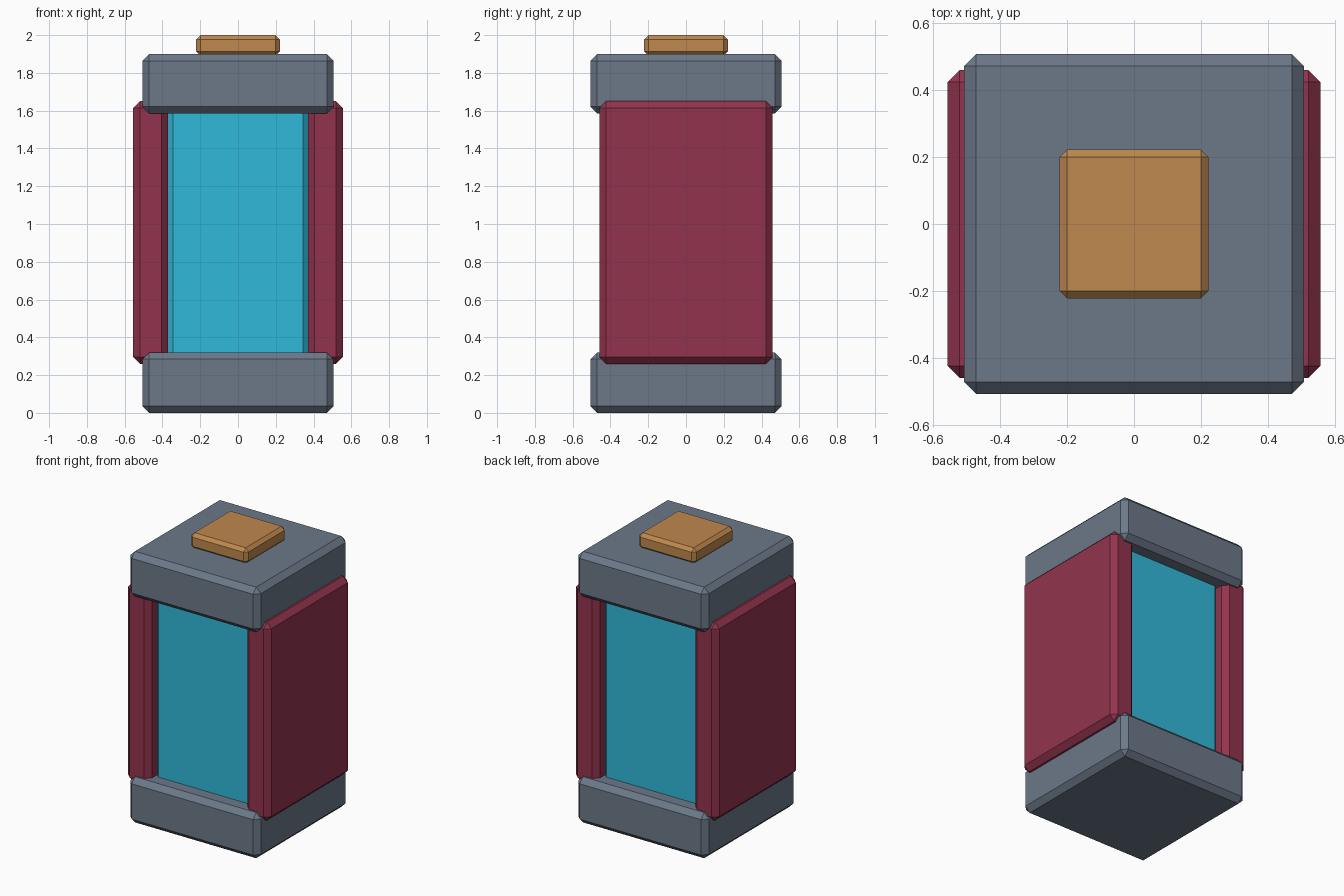
import bpy
import bmesh
from mathutils import Matrix, Vector

if "Cube" in bpy.data.objects:
    bpy.data.objects.remove(bpy.data.objects["Cube"])


def material(name, rgb):
    m = bpy.data.materials.new(name)
    m.diffuse_color = (*rgb, 1)
    m.use_nodes = True
    m.node_tree.nodes["Principled BSDF"].inputs["Base Color"].default_value = m.diffuse_color
    return m


def block(name, lo, hi, bevel, mat):
    """Chamfered box between two corners."""
    lo, hi = Vector(lo), Vector(hi)
    bm = bmesh.new()
    bmesh.ops.create_cube(bm, size=1, matrix=Matrix.Diagonal((*(hi - lo), 1)))
    bmesh.ops.bevel(bm, geom=bm.edges[:], offset=bevel, segments=1,
                    profile=0.5, affect='EDGES')
    bmesh.ops.recalc_face_normals(bm, faces=bm.faces[:])
    mesh = bpy.data.meshes.new(name)
    bm.to_mesh(mesh)
    bm.free()
    mesh.materials.append(mat)
    ob = bpy.data.objects.new(name, mesh)
    ob.location = (lo + hi) / 2
    bpy.context.collection.objects.link(ob)
    return ob


slate = material("slate", (0.15, 0.19, 0.25))
cyan = material("cyan", (0.03, 0.49, 0.70))
maroon = material("maroon", (0.29, 0.034, 0.075))
copper = material("copper", (0.52, 0.25, 0.075))

# Matching end caps
for name, z0, z1 in (("bottom_cap", 0, 0.32), ("top_cap", 1.585, 1.90)):
    block(name, (-0.506, -0.506, z0), (0.506, 0.506, z1), 0.036, slate)

# Glowing core, running into both caps
block("core", (-0.39, -0.39, 0.26), (0.39, 0.39, 1.65), 0.045, cyan)

# Side panels
for name, x0, x1 in (("left_panel", -0.555, -0.37), ("right_panel", 0.37, 0.555)):
    block(name, (x0, -0.459, 0.26), (x1, 0.459, 1.65), 0.036, maroon)

# Terminal on top, sunk slightly into the cap
block("terminal", (-0.222, -0.222, 1.89), (0.222, 0.222, 2.0), 0.023, copper)
